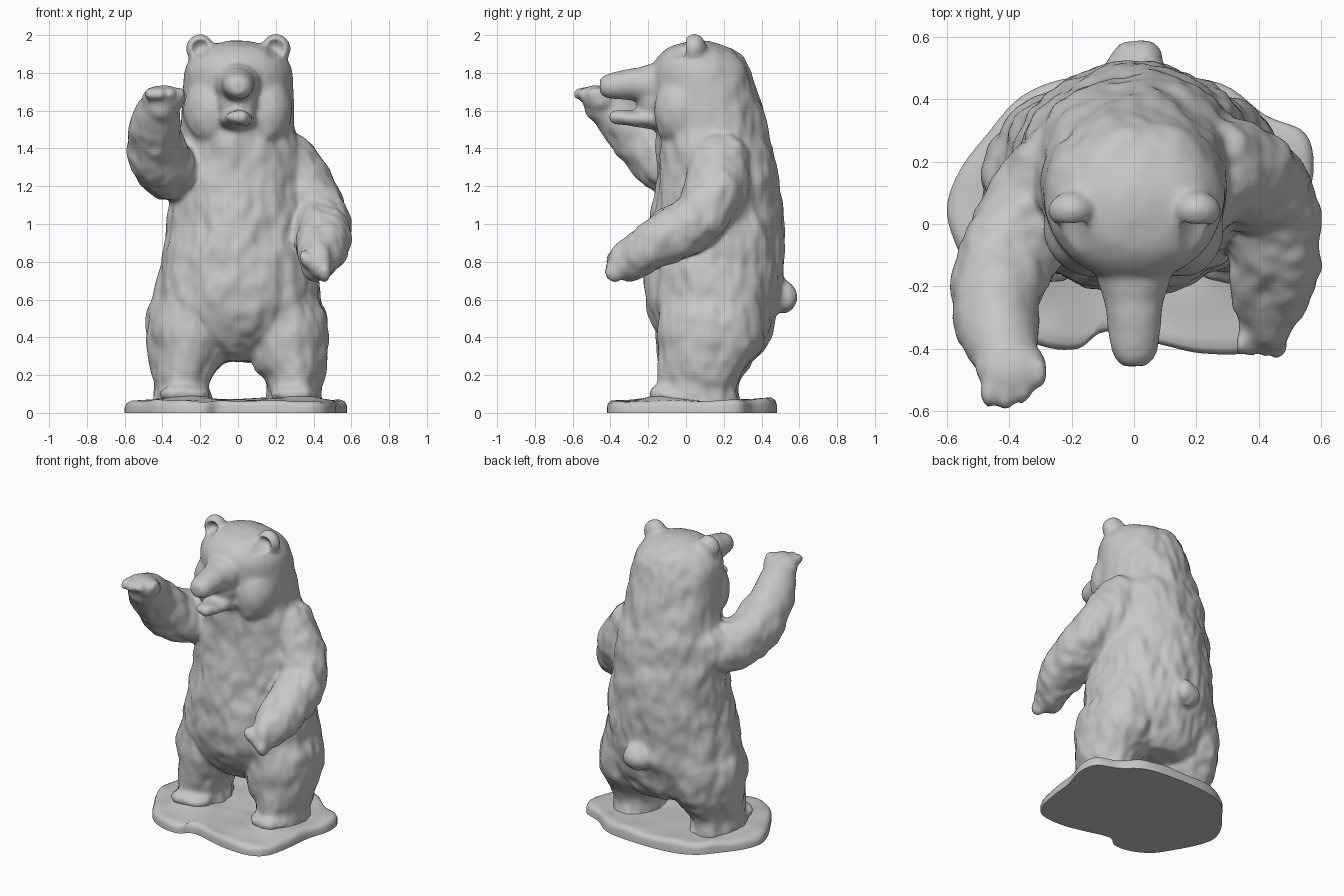
import bpy, bmesh, math
from mathutils import Vector, Matrix, noise

old = bpy.data.objects.get("Cube")
if old:
    bpy.data.objects.remove(old, do_unlink=True)

stone = bpy.data.materials.new("light grey")
stone.use_nodes = True
grey = (0.57, 0.57, 0.57, 1)
stone.diffuse_color = grey
stone.node_tree.nodes["Principled BSDF"].inputs["Base Color"].default_value = grey


def loft(bm, rings):
    """Closed skin through a list of equal-length point rings."""
    rows = [[bm.verts.new(p) for p in ring] for ring in rings]
    n = len(rows[0])
    for a, b in zip(rows, rows[1:]):
        for i in range(n):
            j = (i + 1) % n
            bm.faces.new((a[i], a[j], b[j], b[i]))
    bm.faces.new(rows[0][::-1])
    bm.faces.new(rows[-1])


def ellipse(c, u, v, n=32):
    steps = [2 * math.pi * i / n for i in range(n)]
    return [c + u * math.cos(t) + v * math.sin(t) for t in steps]


def catmull(pts, steps, closed=False):
    """Smooth curve through tuples of any size."""
    n = len(pts)
    out = []
    for i in range(n if closed else n - 1):
        idx = [i - 1, i, i + 1, i + 2]
        idx = [k % n if closed else min(max(k, 0), n - 1) for k in idx]
        for s in range(steps):
            t = s / steps
            out.append(tuple(
                0.5 * (2 * b + (c - a) * t + (2 * a - 5 * b + 4 * c - d) * t * t
                       + (3 * b - a - 3 * c + d) * t ** 3)
                for a, b, c, d in zip(*(pts[k] for k in idx))))
    return out if closed else out + [tuple(pts[-1])]


def stack(bm, rows):
    """Horizontal sections: z, x low, x high, y front, y back."""
    loft(bm, [ellipse(Vector(((a + b) / 2, (f + k) / 2, z)),
                      Vector(((b - a) / 2, 0, 0)), Vector((0, (k - f) / 2, 0)))
              for z, a, b, f, k in catmull(rows, 4)])


def limb(bm, rows):
    """Round tube along x, y, z, radius points, with ball ends."""
    path = catmull(rows, 4)
    pts = [Vector(p[:3]) for p in path]
    rings = []
    for i, p in enumerate(pts):
        t = (pts[min(i + 1, len(pts) - 1)] - pts[max(i - 1, 0)]).normalized()
        u = t.cross(Vector((1, 0, 0))).normalized()
        rings.append(ellipse(p, u * path[i][3], t.cross(u) * path[i][3]))
    loft(bm, rings)
    for p in (path[0], path[-1]):
        ball(bm, p[:3], (p[3],) * 3)


def ball(bm, centre, radii, tilt=0):
    m = (Matrix.Translation(centre) @ Matrix.Rotation(tilt, 4, "X")
         @ Matrix.Diagonal((*radii, 1)))
    bmesh.ops.create_uvsphere(bm, u_segments=24, v_segments=16, radius=1, matrix=m)


def finish(bm, name):
    bmesh.ops.recalc_face_normals(bm, faces=bm.faces)
    me = bpy.data.meshes.new(name)
    bm.to_mesh(me)
    bm.free()
    ob = bpy.data.objects.new(name, me)
    bpy.context.collection.objects.link(ob)
    return ob


bm = bmesh.new()

# Torso, neck and skull: z, half width, front, back
trunk = [(.27, .2, .02, .36), (.35, .36, -.09, .42), (.45, .44, -.16, .465),
         (.6, .445, -.22, .505), (.8, .41, -.22, .52), (1, .38, -.19, .515),
         (1.2, .365, -.16, .495), (1.35, .35, -.15, .47), (1.5, .31, -.155, .43),
         (1.62, .298, -.17, .4), (1.74, .292, -.185, .37), (1.83, .28, -.18, .33),
         (1.9, .235, -.135, .275), (1.945, .16, -.07, .2), (1.97, .05, .02, .12)]
stack(bm, [(z, -w, w, f, k) for z, w, f, k in trunk])

# Legs and feet: z, inner x, outer x, front, back
leg = [(.03, .13, .45, -.2, .3), (.09, .145, .445, -.17, .285),
       (.14, .15, .44, -.15, .275), (.2, .125, .455, -.14, .3),
       (.3, .05, .475, -.145, .375), (.42, .03, .485, -.155, .42),
       (.55, .05, .465, -.14, .41), (.72, .08, .38, -.09, .35)]
for s in (-1, 1):
    stack(bm, [(z, *sorted((s * a, s * b)), f, k) for z, a, b, f, k in leg])
    ball(bm, (s * .295, -.1, .1), (.135, .1, .055))
    # Ears and jowls
    ball(bm, (s * .202, .045, 1.928), (.077, .062, .08))
    ball(bm, (s * .14, -.02, 1.6), (.15, .15, .2))

# Muzzle, nose and lower jaw: y sections swept forward
snout = [(-.05, .13, 1.61, 1.86), (-.18, .118, 1.63, 1.85), (-.25, .096, 1.65, 1.83),
         (-.35, .084, 1.66, 1.81), (-.42, .07, 1.665, 1.795), (-.458, .04, 1.69, 1.765)]
jaw = [(-.05, .11, 1.46, 1.63), (-.2, .098, 1.5, 1.61), (-.3, .08, 1.52, 1.6),
       (-.37, .066, 1.53, 1.6), (-.405, .035, 1.545, 1.59)]
for rows in (snout, jaw):
    loft(bm, [ellipse(Vector((0, y, (lo + hi) / 2)), Vector((w, 0, 0)),
                      Vector((0, 0, (hi - lo) / 2)))
              for y, w, lo, hi in catmull(rows, 4)])
ball(bm, (0, -.14, 1.65), (.11, .12, .13))
ball(bm, (0, -.42, 1.755), (.058, .035, .035))

# Raised right arm with paw and claws
limb(bm, [(-.22, .17, 1.29, .17), (-.33, .03, 1.28, .168), (-.415, -.12, 1.34, .162),
          (-.44, -.25, 1.46, .147), (-.43, -.36, 1.57, .125), (-.41, -.44, 1.63, .098)])
ball(bm, (-.395, -.46, 1.658), (.115, .1, .075), -.4)
for i, y in enumerate((-.54, -.55, -.53, -.48)):
    ball(bm, (-.465 + .053 * i, y, 1.69), (.03, .05, .034), .2)

# Lowered left arm with paw and claws
limb(bm, [(.25, .18, 1.33, .17), (.35, .16, 1.19, .165), (.43, .08, 1.04, .152),
          (.45, -.06, .955, .15), (.445, -.2, .87, .132), (.42, -.3, .8, .105)])
for i in range(4):
    ball(bm, (.34 + .038 * i, -.375, .82 - .025 * i), (.028, .046, .055), .3)

# Tail
ball(bm, (.01, .51, .615), (.09, .08, .09), .4)

# Fuse the parts into one soft figure
bear = finish(bm, "bear_body")
fuse = bear.modifiers.new("fuse", "REMESH")
fuse.mode = "VOXEL"
fuse.voxel_size = .012
soft = bear.modifiers.new("soften", "SMOOTH")
soft.factor = .5
soft.iterations = 14
graph = bpy.context.evaluated_depsgraph_get()
fused = bpy.data.meshes.new_from_object(bear.evaluated_get(graph))
bear.modifiers.clear()
bear.data = fused

# Hollow the ears and carve lumpy fur, fading out over the face
normals = [v.normal.copy() for v in fused.vertices]
for v, nrm in zip(fused.vertices, normals):
    p = v.co.copy()
    smooth = min(max((p.z - 1.45) / .2, 0), 1) * min(max((.3 - p.y) / .15, 0), 1)
    fur = 1 - .8 * smooth
    coarse = noise.noise(Vector((p.x * 8, p.y * 8, p.z * 6)))
    fine = noise.noise(Vector((p.x * 18, p.y * 18, p.z * 11)))
    v.co += nrm * fur * (.018 * coarse + .009 * fine)
    d = math.hypot(abs(p.x) - .198, p.z - 1.928) / .052
    if d < 1 and p.y < .04:
        v.co.y += .05 * (1 - d * d)

# Rocky base, swelling up around the feet
outline = [(-.6, .05), (-.57, -.07), (-.5, -.2), (-.42, -.32), (-.3, -.39), (-.18, -.4),
           (-.09, -.345), (.08, -.385), (.22, -.415), (.38, -.41), (.47, -.34),
           (.51, -.17), (.53, 0), (.575, .16), (.55, .29), (.42, .35), (.28, .45),
           (.05, .48), (-.2, .47), (-.36, .41), (-.47, .29), (-.56, .17)]
edge = catmull(outline, 5, closed=True)
bm = bmesh.new()
layers = []
for scale, z in ((1, 0), (1, .03), (.985, .05), (.95, .06), (.87, .06), (.78, .06),
                 (.68, .06), (.57, .06), (.45, .058), (.3, .055), (.15, .055), (.02, .055)):
    ring = []
    for x, y in edge:
        p = Vector((x * scale, y * scale, z))
        if z:
            p.z += .012 * noise.noise(p * 7) + .03 * max(p.y, 0)
            p.z += .045 * math.exp(-((abs(p.x) - .29) ** 2 + (p.y + .1) ** 2) / .022)
        ring.append(p)
    layers.append(ring)
loft(bm, layers)
base = finish(bm, "base")

for ob, angle in ((bear, math.pi), (base, math.radians(50))):
    ob.data.materials.clear()
    ob.data.materials.append(stone)
    bpy.ops.object.select_all(action="DESELECT")
    ob.select_set(True)
    bpy.context.view_layer.objects.active = ob
    bpy.ops.object.shade_smooth_by_angle(angle=angle)
